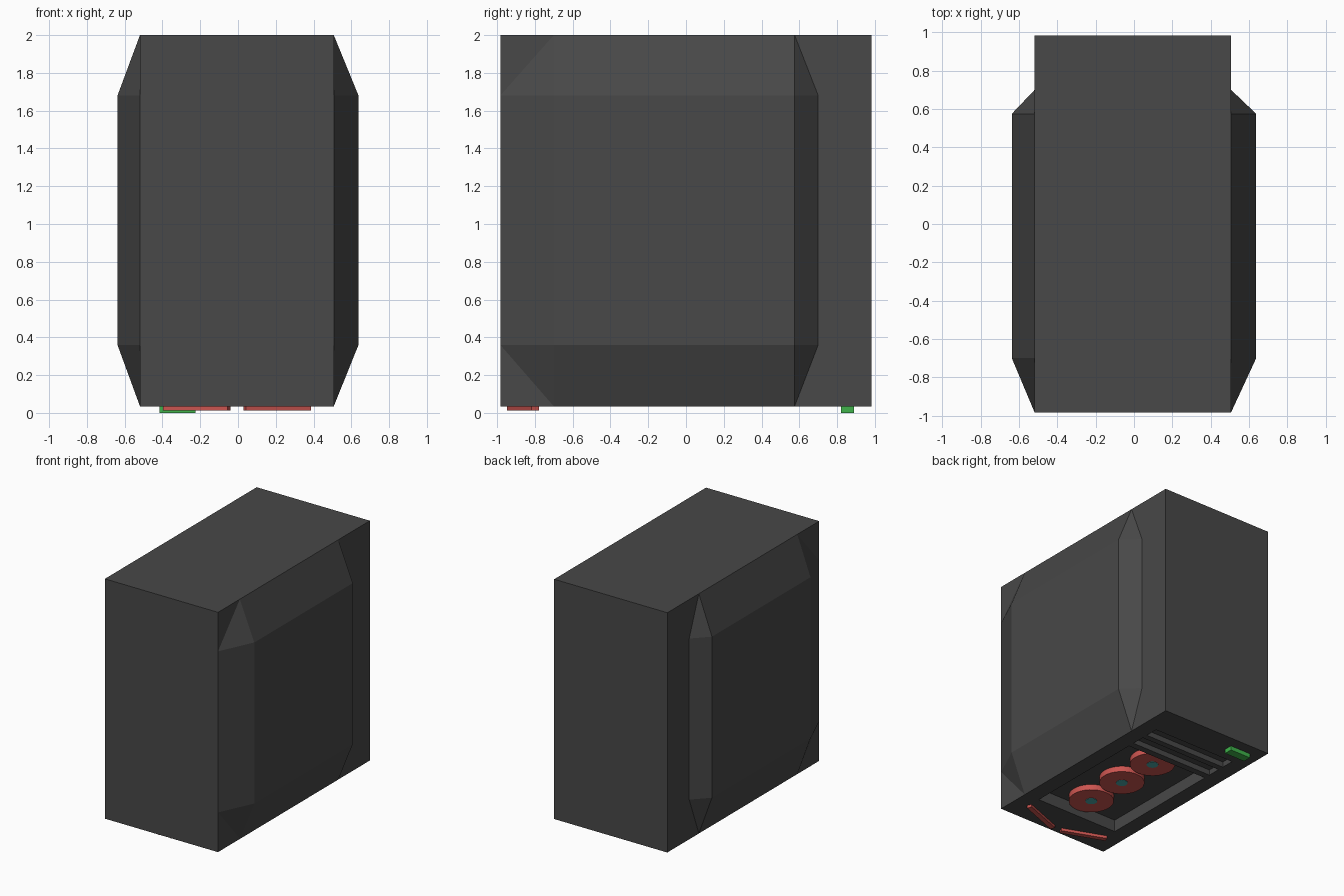
import bpy, bmesh, math
from mathutils import Matrix

if "Cube" in bpy.data.objects:
    bpy.data.objects.remove(bpy.data.objects["Cube"])

def material(name, rgb):
    m = bpy.data.materials.new(name)
    m.diffuse_color = (*rgb, 1)
    m.use_nodes = True
    m.node_tree.nodes["Principled BSDF"].inputs["Base Color"].default_value = m.diffuse_color
    return m

DARK = material("dark_grey", (0.065, 0.065, 0.065))
RED = material("red", (0.6, 0.09, 0.08))
GREEN = material("green", (0.05, 0.45, 0.07))
TEAL = material("teal", (0.07, 0.38, 0.38))

def add_object(name, bm, mat):
    mesh = bpy.data.meshes.new(name)
    bm.to_mesh(mesh)
    bm.free()
    if mat:
        mesh.materials.append(mat)
    ob = bpy.data.objects.new(name, mesh)
    bpy.context.collection.objects.link(ob)
    return ob

def box(name, lo, hi, mat=None):
    bm = bmesh.new()
    bmesh.ops.create_cube(bm, size=1)
    for v in bm.verts:
        v.co = [lo[i] + (v.co[i] + 0.5) * (hi[i] - lo[i]) for i in range(3)]
    return add_object(name, bm, mat)

def disc(name, x, y, z0, z1, radius, mat, sides=32):
    bm = bmesh.new()
    bmesh.ops.create_cone(bm, cap_ends=True, segments=sides, radius1=radius, radius2=radius,
                          depth=z1 - z0, matrix=Matrix.Translation((x, y, (z0 + z1) / 2)))
    ob = add_object(name, bm, mat)
    bpy.ops.object.select_all(action='DESELECT')
    ob.select_set(True)
    bpy.context.view_layer.objects.active = ob
    bpy.ops.object.shade_smooth_by_angle(angle=math.radians(40))
    return ob

CX, HALF, BASE = -0.006, 0.513, 0.035   # body centre, half width, underside height

# main body
body = box("body", (CX - HALF, -0.983, BASE), (CX + HALF, 0.983, 2.0), DARK)

# underside recess and two slots
for y0, y1, depth in ((-0.69, 0.385, 0.10), (0.44, 0.55, 0.045), (0.60, 0.71, 0.045)):
    cutter = box("cutter", (CX - 0.38, y0, -0.1), (CX + 0.38, y1, BASE + depth))
    cutter.hide_render = True
    mod = body.modifiers.new("cut", 'BOOLEAN')
    mod.operation, mod.solver, mod.object = 'DIFFERENCE', 'EXACT', cutter
    bpy.context.view_layer.objects.active = body
    bpy.ops.object.modifier_apply(modifier=mod.name)
    bpy.data.objects.remove(cutter)

# faceted side panels
def side_panel(name, s):
    inner, outer = CX + s * HALF, s * 0.638
    y_in, y_out = (-0.70, 0.575), (-0.983, 0.70)
    z_in, z_out = (0.36, 1.68), (BASE, 2.0)
    bm = bmesh.new()
    for i in (0, 1):
        for j in (0, 1):
            bm.verts.new((outer, y_in[i], z_in[j]))
            bm.verts.new((inner, y_in[i], z_out[j]))
            bm.verts.new((inner, y_out[i], z_in[j]))
    bmesh.ops.convex_hull(bm, input=bm.verts[:])
    bmesh.ops.recalc_face_normals(bm, faces=bm.faces[:])
    # the hidden side against the body is left open
    hidden = [f for f in bm.faces if all(abs(v.co.x - inner) < 1e-4 for v in f.verts)]
    bmesh.ops.delete(bm, geom=hidden, context='FACES')
    bmesh.ops.dissolve_limit(bm, angle_limit=0.01, verts=bm.verts[:], edges=bm.edges[:])
    return add_object(name, bm, DARK)

side_panel("right_side_panel", 1)
side_panel("left_side_panel", -1)

# three discs with hubs in the recess
for i in range(3):
    y = -0.152 + (i - 1) * 0.365
    disc(f"disc_{i + 1}", CX, y, 0.088, 0.136, 0.173, RED)
    disc(f"disc_hub_{i + 1}", CX, y, 0.085, 0.10, 0.045, TEAL)

# slanted bars near the front of the underside
for name, s in (("right_slanted_bar", 1), ("left_slanted_bar", -1)):
    bar = box(name, (-0.184, -0.02, 0.012), (0.184, 0.02, BASE + 0.003), RED)
    bar.location = (CX + s * 0.213, -0.864, 0)
    bar.rotation_euler.z = s * math.radians(21)

# small block at the back of the underside
box("rear_block", (-0.415, 0.82, 0.0), (-0.225, 0.89, BASE + 0.003), GREEN)
